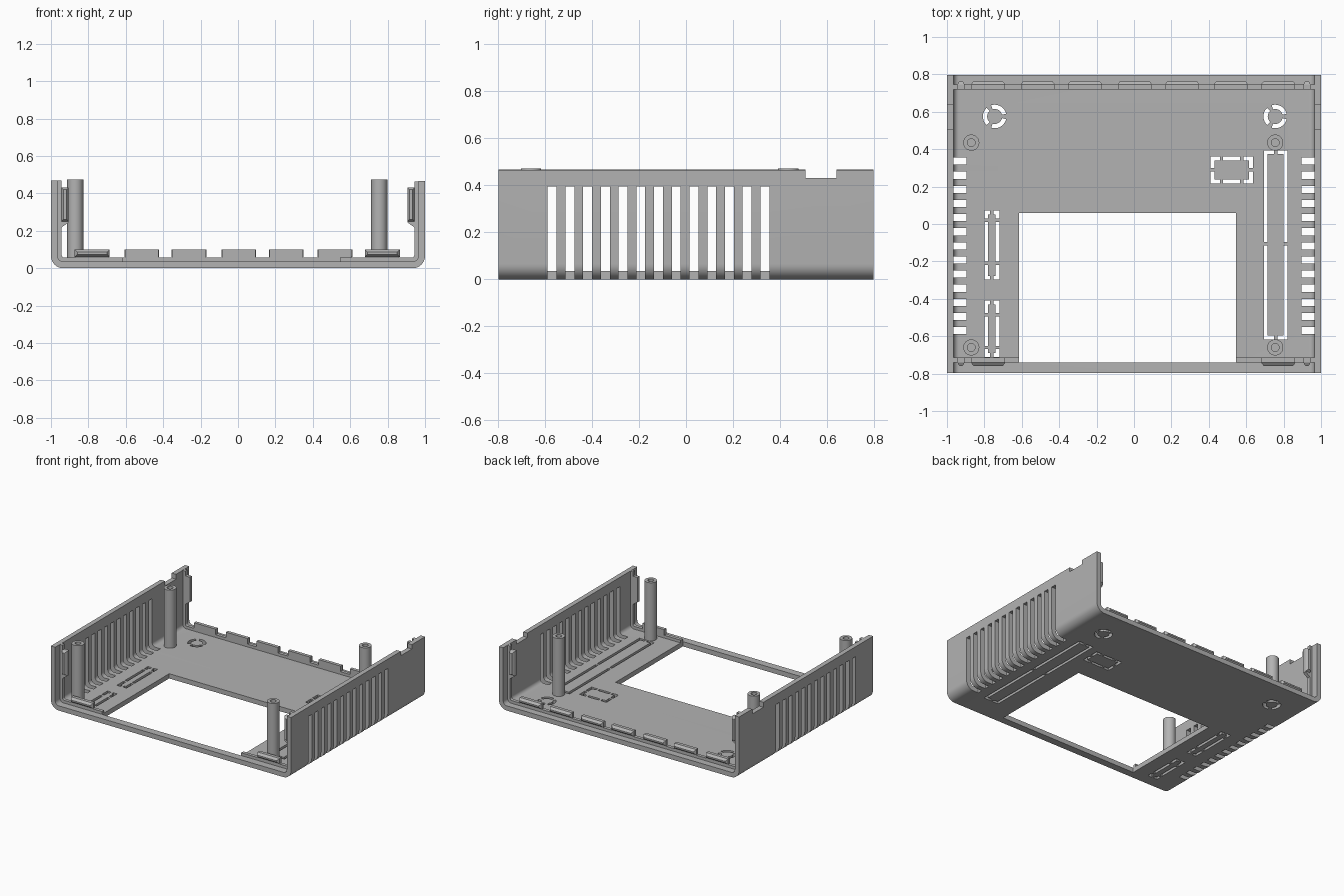
import bpy, bmesh
from math import pi, sin, cos, radians
from mathutils import Vector

cube = bpy.data.objects.get("Cube")
if cube:
    bpy.data.objects.remove(cube)

plastic = bpy.data.materials.new("grey_plastic")
plastic.use_nodes = True
plastic.diffuse_color = (0.45, 0.45, 0.45, 1)
plastic.node_tree.nodes["Principled BSDF"].inputs["Base Color"].default_value = (0.45, 0.45, 0.45, 1)

FLOOR = 0.036       # sheet thickness
RIB = 0.057         # thickness at the end ribs
DEPTH = 0.797       # half depth
TOPS = {-1: 0.469, 1: 0.465}


def finish(bm, name, smooth=True):
    bmesh.ops.recalc_face_normals(bm, faces=bm.faces)
    mesh = bpy.data.meshes.new(name)
    bm.to_mesh(mesh)
    bm.free()
    mesh.materials.append(plastic)
    ob = bpy.data.objects.new(name, mesh)
    bpy.context.collection.objects.link(ob)
    if smooth:
        shade(ob)
    return ob


def shade(ob):
    bpy.ops.object.select_all(action='DESELECT')
    bpy.context.view_layer.objects.active = ob
    ob.select_set(True)
    bpy.ops.object.shade_smooth_by_angle(angle=radians(30))


def prism(bm, pts, offset):
    """Extrude a closed outline along an offset."""
    face = bm.faces.new([bm.verts.new(p) for p in pts])
    ext = bmesh.ops.extrude_face_region(bm, geom=[face], use_keep_orig=True)
    moved = [v for v in ext["geom"] if isinstance(v, bmesh.types.BMVert)]
    bmesh.ops.translate(bm, vec=offset, verts=moved)


def box(bm, x0, x1, y0, y1, z0, z1):
    prism(bm, [(x0, y0, z0), (x1, y0, z0), (x1, y1, z0), (x0, y1, z0)], Vector((0, 0, z1 - z0)))


def u_line(t, drop=0.0):
    """Open U outline at inset t, from the right wall top to the left."""
    r = max(0.065 - t, 0.014)
    pts = [(-1 + t, TOPS[-1] - drop)]
    for i in range(9):
        a = pi + i * pi / 16
        pts.append((-1 + t + r + r * cos(a), t + r + r * sin(a)))
    for i in range(9):
        a = 1.5 * pi + i * pi / 16
        pts.append((1 - t - r + r * cos(a), t + r + r * sin(a)))
    return pts + [(1 - t, TOPS[1] - drop)]


def u_band(name, outer, inner, y0, y1, drop=0.0):
    bm = bmesh.new()
    loop = u_line(outer, drop) + u_line(inner, drop)[::-1]
    prism(bm, [(x, y0, z) for x, z in loop], Vector((0, y1 - y0, 0)))
    return finish(bm, name, False)


def cut(ob, cutter):
    mod = ob.modifiers.new("cut", 'BOOLEAN')
    mod.operation = 'DIFFERENCE'
    mod.solver = 'EXACT'
    mod.use_self = True
    mod.object = cutter
    bpy.context.view_layer.objects.active = ob
    bpy.ops.object.modifier_apply(modifier=mod.name)


def dashes(a, b, gaps, half=0.009):
    """Split the span a..b at small bridges."""
    start = a
    for g in sorted(gaps):
        yield start, g - half
        start = g + half
    yield start, b


def outline(bm, x0, x1, y0, y1, x_gaps, y_gaps, w=0.02):
    """Bridged rectangular knockout."""
    for ya in (y0, y1 - w):
        for a, b in dashes(x0, x1, x_gaps):
            box(bm, a, b, ya, ya + w, -0.1, 0.1)
    for xa in (x0, x1 - w):
        for a, b in dashes(y0 + 0.001, y1 - 0.001, y_gaps):
            box(bm, xa, xa + w, a, b, -0.1, 0.1)


def ring_knockout(bm, cx, cy, r0, r1):
    for k in range(3):
        angles = [radians(k * 120 + 13 + i * 94 / 10) for i in range(11)]
        pts = [(cx + r1 * cos(a), cy + r1 * sin(a), -0.1) for a in angles]
        pts += [(cx + r0 * cos(a), cy + r0 * sin(a), -0.1) for a in reversed(angles)]
        prism(bm, pts, Vector((0, 0, 0.2)))


# U-shaped tray and the end ribs
tray = u_band("tray", 0, FLOOR, -DEPTH, DEPTH)
front_rib = u_band("front_rib", 0.03, RIB, -0.74, -0.715, 0.001)
back_rib = u_band("back_rib", 0.03, RIB, 0.72, 0.745, 0.001)

# large floor opening
bm = bmesh.new()
box(bm, -0.615, 0.545, -0.741, 0.06, -0.2, 0.2)
opening = finish(bm, "opening_cutter", False)

# vent slots and wall notches
bm = bmesh.new()
for s in (-1, 1):
    x0, x1 = sorted((s * 0.895, s * 1.1))
    for i in range(13):
        y = -0.57 + i * 0.0755
        box(bm, x0, x1, y - 0.019, y + 0.019, -0.1, 0.395)
    box(bm, x0, x1, 0.508, 0.64, 0.432, 0.6)
vents = finish(bm, "vent_cutter", False)

# knockouts in the floor
bm = bmesh.new()
outline(bm, 0.695, 0.82, -0.617, 0.393, [0.757], [-0.105])
outline(bm, 0.41, 0.635, 0.217, 0.36, [0.468, 0.577], [0.29])
outline(bm, -0.8, -0.72, -0.297, 0.072, [-0.76], [-0.21, 0.02])
outline(bm, -0.8, -0.72, -0.71, -0.41, [-0.76], [-0.66, -0.485])
for cx in (-0.745, 0.755):
    ring_knockout(bm, cx, 0.575, 0.04, 0.063)
knockouts = finish(bm, "knockout_cutter", False)

for c in (opening, vents, knockouts):
    cut(tray, c)
cut(front_rib, opening)
for c in (opening, vents, knockouts):
    bpy.data.objects.remove(c)
for ob in (tray, front_rib, back_rib):
    shade(ob)


# hollow screw posts
def post(name, x, y):
    bm = bmesh.new()
    n = 32
    rings = []
    for r, z in [(0.043, 0.03), (0.043, 0.473), (0.021, 0.473), (0.021, 0.3)]:
        rings.append([bm.verts.new((x + r * cos(2 * pi * i / n), y + r * sin(2 * pi * i / n), z))
                      for i in range(n)])
    for a, b in zip(rings, rings[1:]):
        for i in range(n):
            j = (i + 1) % n
            bm.faces.new((a[i], a[j], b[j], b[i]))
    bm.faces.new(rings[0])
    bm.faces.new(rings[-1])
    finish(bm, name)


for x, side in ((-0.87, "right"), (0.755, "left")):
    for y, end in ((-0.66, "front"), (0.435, "back")):
        post(f"{end}_{side}_post", x, y)


def wedge(bm, lo, hi, y, out, inset):
    """Tapered snap ridge: full size at y, inset at y + out."""
    rings = []
    for d, m in ((0, 0), (out, inset)):
        rings.append([bm.verts.new((px, y + d, pz)) for px, pz in (
            (lo[0] + m, lo[1] + m), (hi[0] - m, lo[1] + m),
            (hi[0] - m, hi[1] - m), (lo[0] + m, hi[1] - m))])
    a, b = rings
    bm.faces.new(a)
    bm.faces.new(b)
    for i in range(4):
        j = (i + 1) % 4
        bm.faces.new((a[i], a[j], b[j], b[i]))


# snap tabs along the floor edges
def floor_tab(name, x, s, y_in, y_out):
    bm = bmesh.new()
    box(bm, x - 0.09, x + 0.09, *sorted((s * y_in, s * y_out)), 0.05, 0.099)
    wedge(bm, (x - 0.093, 0.06), (x + 0.093, 0.099), s * y_out, s * 0.018, 0.014)
    finish(bm, name)


for i, x in enumerate((-0.78, -0.515, -0.262, 0.004, 0.258, 0.518, 0.772)):
    floor_tab(f"back_tab_{i + 1}", x, 1, 0.72, 0.745)
for x, side in ((-0.78, "right"), (0.772, "left")):
    floor_tab(f"front_tab_{side}", x, -1, 0.715, 0.74)


# snap tabs on the walls, with a sloped foot
def wall_tab(name, sx, sy, y_in, y_out):
    bm = bmesh.new()
    profile = [(0.95, 0.432), (0.905, 0.432), (0.905, 0.245), (0.95, 0.213)]
    prism(bm, [(sx * x, sy * y_in, z) for x, z in profile], Vector((0, sy * (y_out - y_in), 0)))
    x0, x1 = sorted((sx * 0.905, sx * 0.945))
    wedge(bm, (x0, 0.25), (x1, 0.432), sy * y_out, sy * 0.018, 0.011)
    finish(bm, name)


for sx, side in ((-1, "right"), (1, "left")):
    wall_tab(f"front_wall_tab_{side}", sx, -1, 0.715, 0.74)
    wall_tab(f"back_wall_tab_{side}", sx, 1, 0.72, 0.745)
